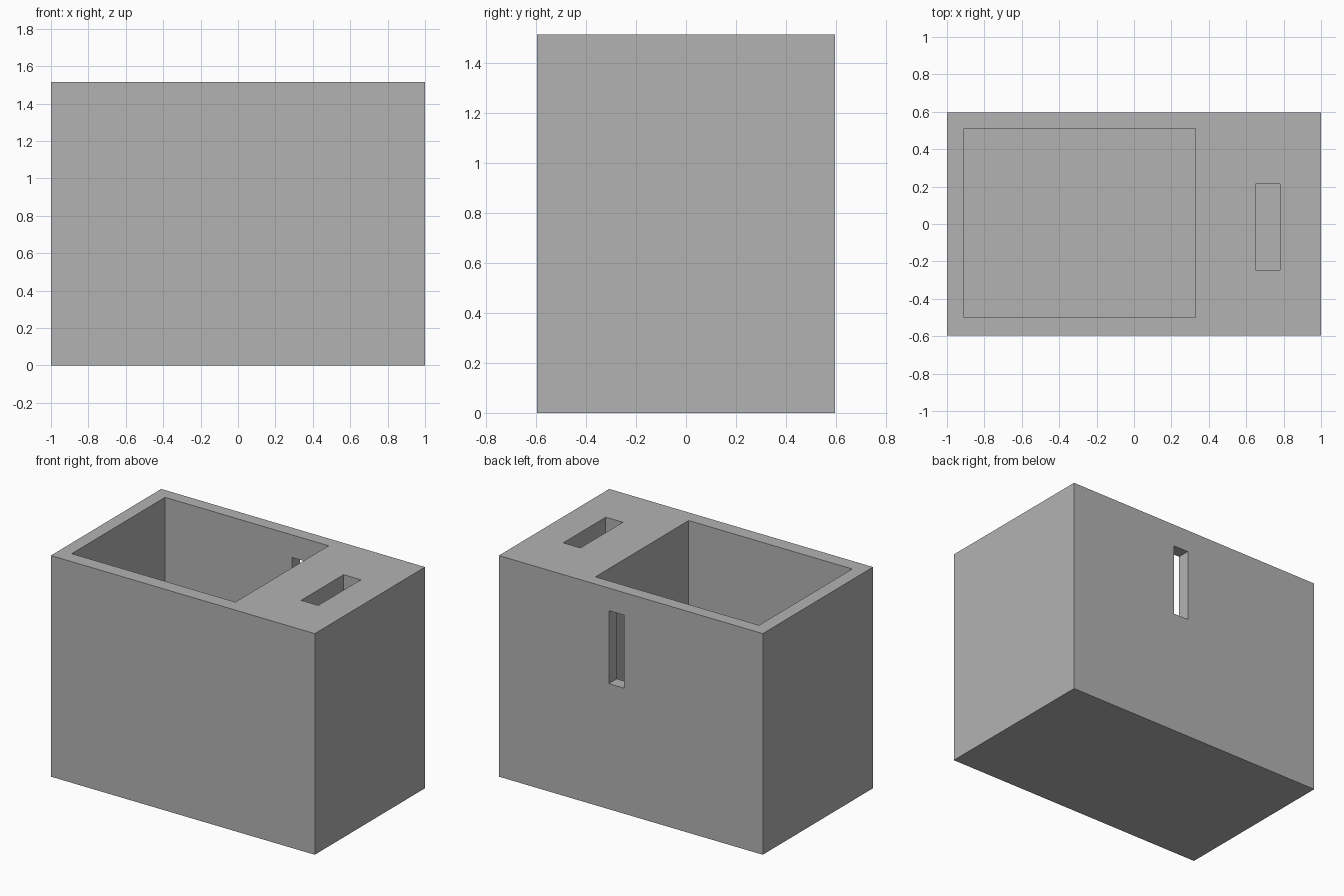
import bpy

if "Cube" in bpy.data.objects:
    bpy.data.objects.remove(bpy.data.objects["Cube"], do_unlink=True)

# One plain grey for the whole block
grey = bpy.data.materials.new("light grey")
grey.use_nodes = True
grey.diffuse_color = (0.45, 0.45, 0.45, 1)
grey.node_tree.nodes["Principled BSDF"].inputs["Base Color"].default_value = (0.45, 0.45, 0.45, 1)


def box(name, x, y, z):
    """Box spanning the given (low, high) ranges."""
    spans = (x, y, z)
    bpy.ops.mesh.primitive_cube_add(size=1, location=[(a + b) / 2 for a, b in spans])
    ob = bpy.context.object
    ob.name = name
    ob.scale = [b - a for a, b in spans]
    bpy.ops.object.transform_apply(location=True, rotation=False, scale=True)
    ob.data.materials.append(grey)
    return ob


TOP, FLOOR, DEPTH = 1.515, 0.59, 0.597
OVER = TOP + 0.1

# Outer block
body = box("container_body", (-1, 1), (-DEPTH, DEPTH), (0, TOP))

# Openings: main compartment, narrow top slot, rear wall window
cutters = [
    box("compartment_cutter", (-0.91, 0.33), (-0.5, 0.51), (FLOOR, OVER)),
    box("top_slot_cutter", (0.65, 0.78), (-0.245, 0.215), (FLOOR, OVER)),
    box("rear_window_cutter", (0.053, 0.167), (0.4, 0.7), (0.86, 1.36)),
]

for cutter in cutters:
    cutter.hide_render = True
    bpy.context.view_layer.objects.active = body
    mod = body.modifiers.new(cutter.name, "BOOLEAN")
    mod.operation = "DIFFERENCE"
    mod.solver = "EXACT"
    mod.object = cutter
    bpy.ops.object.modifier_apply(modifier=mod.name)
    bpy.data.objects.remove(cutter, do_unlink=True)
